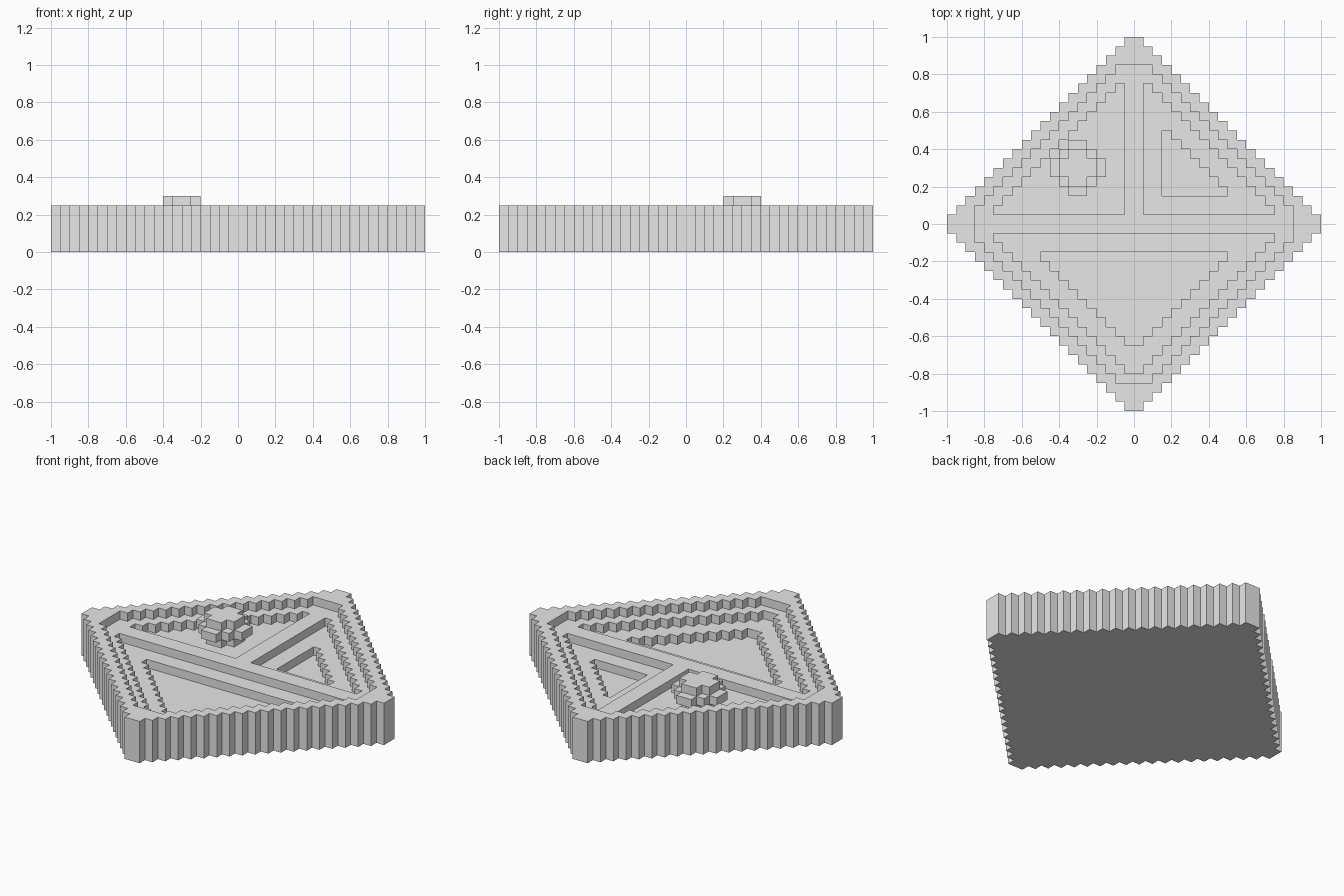
import bpy
import bmesh
import math

CELL = 0.05
HALF = 20
SIDES = [(1, 0, 0), (-1, 0, 0), (0, 1, 0), (0, -1, 0), (0, 0, 1), (0, 0, -1)]

cube = bpy.data.objects.get("Cube")
if cube:
    bpy.data.objects.remove(cube)

stone = bpy.data.materials.new("stone_grey")
stone.use_nodes = True
GREY = (0.8, 0.8, 0.8, 1)
stone.diffuse_color = GREY
stone.node_tree.nodes["Principled BSDF"].inputs["Base Color"].default_value = GREY


def ring(n):
    """Distance of a cell from the centre line, the same on both sides."""
    return n if n >= 0 else -1 - n


def height(i, j):
    """Height of the stepped diamond, in cells, at one column."""
    a, b = ring(i), ring(j)
    if a + b > 19:
        return 0
    if a + b > 17 or max(a, b) > 16:
        return 5                        # raised rim
    front = j < 0
    in_panel = a + b <= 15 and b >= 1 and (front or a >= 1)
    if not in_panel:
        return 4                        # border and dividing bars
    in_recess = a + b <= 12 and b >= 3 and (front or (i > 0 and a >= 3))
    return 2 if in_recess else 3        # deep recess or panel


def build(name, cells):
    """Make the outer skin of a set of cells, with flat areas merged."""
    bm = bmesh.new()
    for c in cells:
        for d in SIDES:
            if tuple(p + q for p, q in zip(c, d)) in cells:
                continue
            axis = [abs(q) for q in d].index(1)
            u, v = (axis + 1) % 3, (axis + 2) % 3
            loop = [(0, 0), (1, 0), (1, 1), (0, 1)]
            if d[axis] < 0:
                loop.reverse()
            verts = []
            for s, t in loop:
                p = list(c)
                p[axis] += d[axis] > 0
                p[u] += s
                p[v] += t
                verts.append(bm.verts.new([q * CELL for q in p]))
            bm.faces.new(verts)
    bmesh.ops.remove_doubles(bm, verts=bm.verts, dist=CELL / 10)
    bmesh.ops.dissolve_limit(bm, angle_limit=math.radians(1),
                             verts=bm.verts, edges=bm.edges)
    mesh = bpy.data.meshes.new(name)
    bm.to_mesh(mesh)
    bm.free()
    mesh.materials.append(stone)
    obj = bpy.data.objects.new(name, mesh)
    bpy.context.collection.objects.link(obj)
    return obj


# Diamond tile with rim, dividing bars and sunken panels
span = range(-HALF, HALF)
build("diamond_tile", {(i, j, k) for i in span for j in span
                       for k in range(height(i, j))})

# Rounded knob standing in the plain back panel: narrow, wide, narrow
knob = set()
for level, reach in enumerate((1, 2, 1)):
    for i in range(-3, 3):
        for j in range(-3, 3):
            if ring(i) + ring(j) <= reach:
                knob.add((i - 6, j + 6, level + 3))
build("knob", knob)
